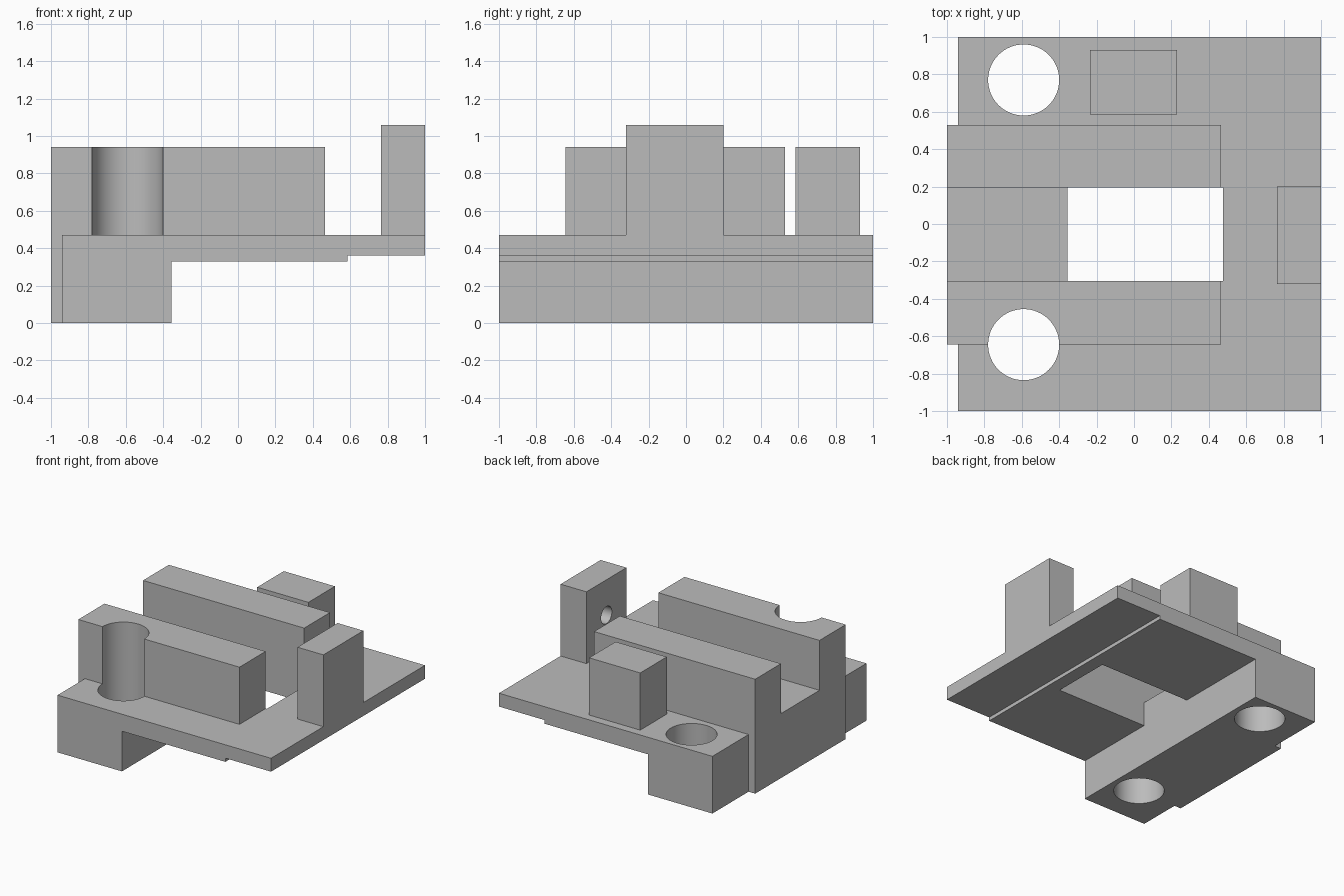
import bpy
import bmesh
from math import radians
from mathutils import Matrix, Vector

cube = bpy.data.objects.get("Cube")
if cube:
    bpy.data.objects.remove(cube, do_unlink=True)

grey = bpy.data.materials.new("plain grey")
grey.use_nodes = True
colour = (0.5, 0.5, 0.5, 1)
grey.diffuse_color = colour
grey.node_tree.nodes["Principled BSDF"].inputs["Base Color"].default_value = colour


def finish(name, bm):
    bmesh.ops.recalc_face_normals(bm, faces=bm.faces)
    mesh = bpy.data.meshes.new(name)
    bm.to_mesh(mesh)
    bm.free()
    mesh.materials.append(grey)
    obj = bpy.data.objects.new(name, mesh)
    bpy.context.collection.objects.link(obj)
    return obj


def extrude_profile(name, points, y0, y1):
    """Side profile (x, z) extruded along y."""
    bm = bmesh.new()
    face = bm.faces.new([bm.verts.new((x, y0, z)) for x, z in points])
    result = bmesh.ops.extrude_face_region(bm, geom=[face])
    verts = [g for g in result["geom"] if isinstance(g, bmesh.types.BMVert)]
    bmesh.ops.translate(bm, verts=verts, vec=(0, y1 - y0, 0))
    return finish(name, bm)


def box(name, x0, x1, y0, y1, z0, z1):
    return extrude_profile(name, [(x0, z0), (x1, z0), (x1, z1), (x0, z1)], y0, y1)


def cylinder(name, centre, radius, depth, rotation=Matrix()):
    bm = bmesh.new()
    bmesh.ops.create_cone(bm, cap_ends=True, segments=64, radius1=radius,
                          radius2=radius, depth=depth,
                          matrix=Matrix.Translation(Vector(centre)) @ rotation)
    return finish(name, bm)


def combine(target, tool, operation):
    """Apply a boolean and remove the tool."""
    tool.hide_render = True
    mod = target.modifiers.new(operation, "BOOLEAN")
    mod.operation = operation
    mod.solver = "EXACT"
    mod.object = tool
    bpy.ops.object.select_all(action="DESELECT")
    bpy.context.view_layer.objects.active = target
    target.select_set(True)
    bpy.ops.object.modifier_apply(modifier=mod.name)
    bpy.data.objects.remove(tool, do_unlink=True)


# Base plate with a deep foot and a shallow step underneath
body = extrude_profile("bracket_body", [
    (-0.94, 0), (-0.355, 0), (-0.355, 0.33), (0.585, 0.33),
    (0.585, 0.36), (1, 0.36), (1, 0.47), (-0.94, 0.47)], -1, 1)

# Rail block that wraps over the end of the base
rails = extrude_profile("rails", [
    (-1, 0), (-0.9, 0), (-0.9, 0.4), (0.465, 0.4),
    (0.465, 0.94), (-1, 0.94)], -0.645, 0.53)
combine(body, rails, "UNION")

# Raised side block and end stop
combine(body, box("side_block", -0.235, 0.23, 0.585, 0.93, 0.4, 0.94), "UNION")
combine(body, box("end_stop", 0.765, 1, -0.32, 0.2, 0.4, 1.06), "UNION")

# Channel between the rails, and window through the plate
combine(body, box("channel", -1.1, 0.47, -0.305, 0.195, 0.53, 1.2), "DIFFERENCE")
combine(body, box("window", -0.355, 0.475, -0.305, 0.195, 0.2, 1.2), "DIFFERENCE")

# Two vertical bolt holes
for y in (-0.645, 0.77):
    combine(body, cylinder("bolt_hole", (-0.59, y, 0.5), 0.19, 1.4), "DIFFERENCE")

# Blind hole in the inner face of the stop
sideways = Matrix.Rotation(radians(90), 4, "Y")
combine(body, cylinder("stop_hole", (0.765, -0.06, 0.77), 0.07, 0.24, sideways), "DIFFERENCE")

bpy.ops.object.select_all(action="DESELECT")
body.select_set(True)
bpy.context.view_layer.objects.active = body
bpy.ops.object.shade_smooth_by_angle(angle=radians(30))
